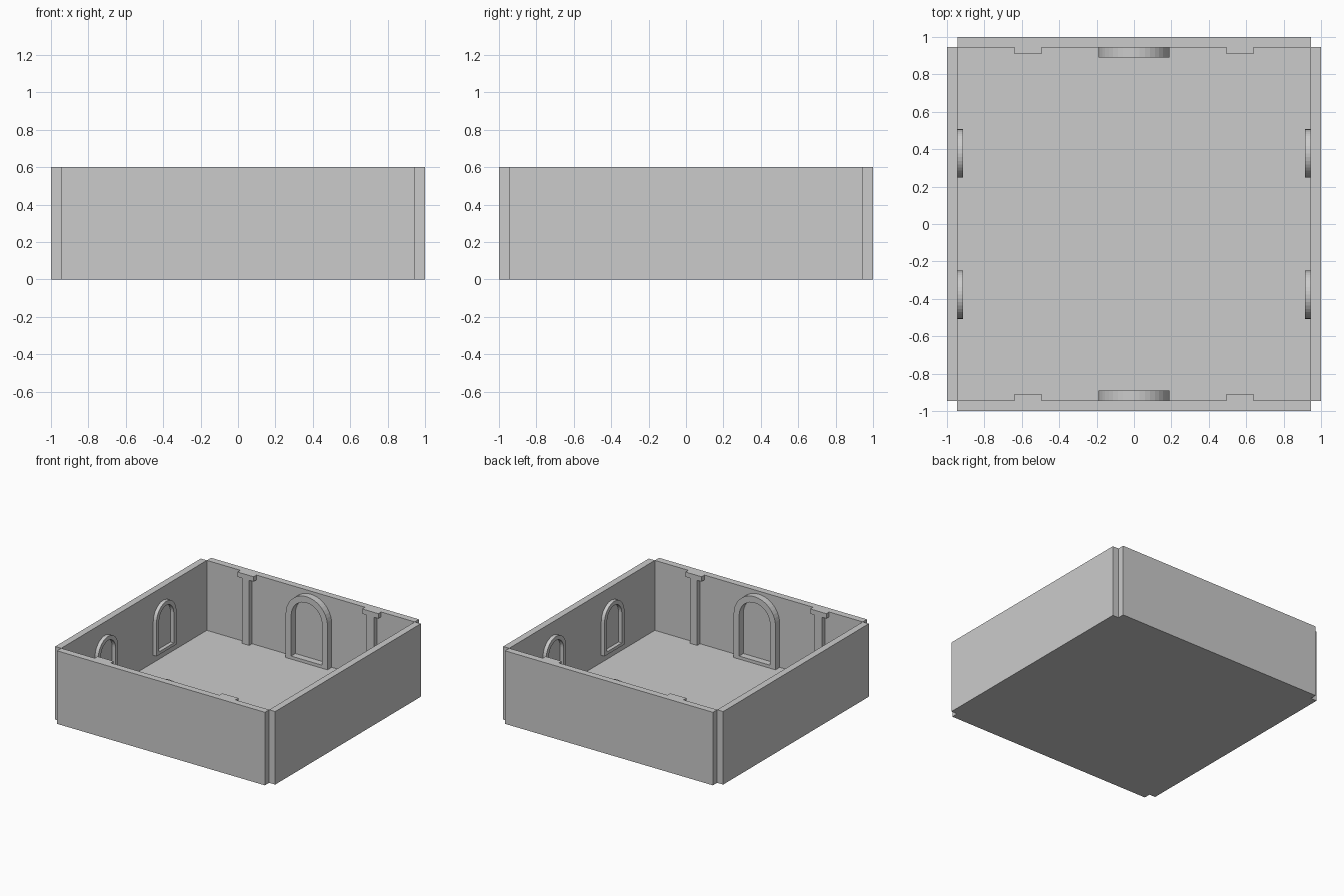
import bpy, bmesh
from math import pi, cos, sin
from mathutils import Matrix, Vector

if "Cube" in bpy.data.objects:
    bpy.data.objects.remove(bpy.data.objects["Cube"])

INNER = 0.945   # inner face of every wall
FLOOR = 0.025   # floor level inside the room


def finish(bm, name, matrix=Matrix()):
    bmesh.ops.transform(bm, matrix=matrix, verts=bm.verts)
    bmesh.ops.recalc_face_normals(bm, faces=bm.faces)
    mesh = bpy.data.meshes.new(name)
    bm.to_mesh(mesh)
    bm.free()
    ob = bpy.data.objects.new(name, mesh)
    bpy.context.collection.objects.link(ob)
    return ob


def box(name, lo, hi, matrix=Matrix()):
    bm = bmesh.new()
    bmesh.ops.create_cube(bm, size=1)
    lo, hi = Vector(lo), Vector(hi)
    for v in bm.verts:
        v.co = (lo + hi) / 2 + Vector(a * b for a, b in zip(v.co, hi - lo))
    return finish(bm, name, matrix)


def arch_loop(radius, bottom, spring, steps=20):
    arc = [(radius * cos(pi * i / steps), spring + radius * sin(pi * i / steps))
           for i in range(steps + 1)]
    return [(radius, bottom)] + arc + [(-radius, bottom)]


def arch_frame(name, x, radius, width, bottom, sill, spring, depth, matrix):
    """Closed arched frame standing on the inner face of a wall."""
    outer = arch_loop(radius, bottom, spring)
    inner = arch_loop(radius - width, bottom + sill, spring)
    bm = bmesh.new()
    rings = [[bm.verts.new((x + px, y, pz)) for px, pz in loop]
             for loop, y in ((outer, INNER), (outer, INNER - depth),
                             (inner, INNER - depth), (inner, INNER))]
    n = len(outer)
    for k in range(4):
        a, b = rings[k], rings[(k + 1) % 4]
        for i in range(n):
            j = (i + 1) % n
            bm.faces.new((a[i], a[j], b[j], b[i]))
    return finish(bm, name, matrix)


# Floor slab
box("floor", (-INNER, -INNER, 0), (INNER, INNER, FLOOR))

# Four walls, meeting at notched corners
for i, side in enumerate(("back", "left", "front", "right")):
    turn = Matrix.Rotation(i * pi / 2, 4, 'Z')
    box(side + "_wall", (-INNER, INNER, 0), (INNER, 1, 0.6), turn)

    if side in ("back", "front"):
        # Large arched doorway with a pilaster on either side
        arch_frame(side + "_door_frame", 0, 0.19, 0.05, FLOOR, 0.025, 0.385, 0.055, turn)
        for s in (-1, 1):
            c = s * 0.567
            box(side + "_pilaster_shaft", (c - 0.033, 0.908, FLOOR), (c + 0.033, INNER, 0.56), turn)
            box(side + "_pilaster_capital", (c - 0.073, 0.908, 0.56), (c + 0.073, INNER, 0.6), turn)
    else:
        # Two small arched windows
        for s in (-1, 1):
            arch_frame(side + "_window_frame", s * 0.378, 0.129, 0.034, 0.085, 0.025, 0.36, 0.03, turn)
